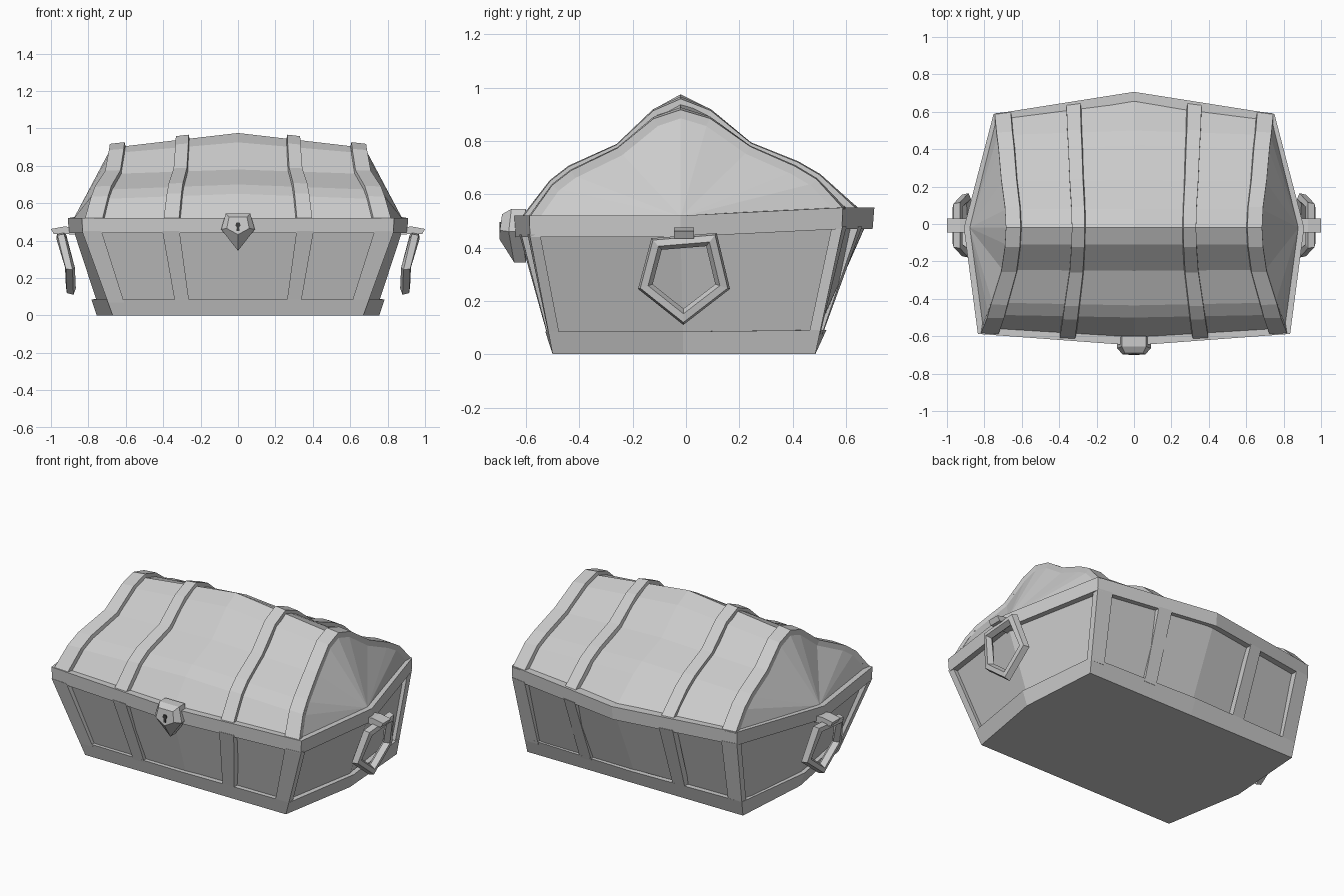
import bpy, bmesh
from mathutils import Vector

if "Cube" in bpy.data.objects:
    bpy.data.objects.remove(bpy.data.objects["Cube"])

BOTTOM = [(0, -.5), (.67, -.5), (.755, -.01), (.72, .485), (0, .485)]
TOP = [(0, -.645), (.83, -.585), (.905, -.02), (.75, .585), (0, .70)]
LIFT = [0, 0, 0, .03, .03]          # the rim rises toward the back
RIM_LOW, RIM_HIGH = .44, .52
STRAPS = [(.375, .485), (.875, 1.0)]


def make(name, verts, faces):
    bm = bmesh.new()
    vs = [bm.verts.new(v) for v in verts]
    for f in faces:
        bm.faces.new([vs[i] for i in f])
    bmesh.ops.recalc_face_normals(bm, faces=bm.faces)
    me = bpy.data.meshes.new(name)
    bm.to_mesh(me)
    bm.free()
    ob = bpy.data.objects.new(name, me)
    bpy.context.collection.objects.link(ob)
    return ob


def skin(name, loops, closed=True, caps=(), wrap=False):
    """Bridge equal loops; caps lists loop indices to fill."""
    n = len(loops[0])
    verts = [v for l in loops for v in l]
    faces = []
    pairs = [(k, k + 1) for k in range(len(loops) - 1)]
    if wrap:
        pairs.append((len(loops) - 1, 0))
    for a, b in pairs:
        for i in range(n if closed else n - 1):
            j = (i + 1) % n
            faces.append((a * n + i, a * n + j, b * n + j, b * n + i))
    for c in caps:
        faces.append([c * n + i for i in range(n)])
    return make(name, verts, faces)


def sgn(v):
    return (v > 1e-4) - (v < -1e-4)


def hull_point(i, z, inset=0):
    """Point i of the flared half plan at height z."""
    f = min(z / RIM_LOW, 1.03)
    (bx, by), (tx, ty) = BOTTOM[i], TOP[i]
    x, y = bx + (tx - bx) * f, by + (ty - by) * f
    if i != 2:
        y -= sgn(y) * inset
    return Vector((x - sgn(x) * inset, y, z + LIFT[i] * min(f, 1)))


def ring(z, inset=0):
    half = [hull_point(i, z, inset) for i in range(5)]
    return half + [Vector((-p.x, p.y, p.z)) for p in half[3:0:-1]]


# Body panels, base band and rim
skin("body_panels", [ring(.03, .025), ring(.47, .025)])
skin("base_band", [ring(.085, .03), ring(.085), ring(0)], caps=(2,))
skin("rim", [ring(RIM_LOW, .04), ring(RIM_LOW), ring(RIM_HIGH), ring(RIM_HIGH, .05)], wrap=True)

# Upright posts on the front and back
for side, mid, corner in (("front", 0, 1), ("back", 4, 3)):
    for s in (-1, 1):
        for k, (t0, t1) in enumerate(STRAPS):
            loops = []
            for z in (.07, .45):
                pts = []
                for t, d in ((t0, 0), (t1, 0), (t1, .04), (t0, .04)):
                    p = hull_point(mid, z).lerp(hull_point(corner, z), t)
                    pts.append((s * p.x, p.y - sgn(p.y) * d, p.z))
                loops.append(pts)
            skin(f"{side}_post", loops, caps=(0, 1))

# Lid: profile at the centre and at the ends
CENTRE = [(-.62, .50), (-.5, .65), (-.435, .70), (-.25, .78), (-.11, .925), (-.02, .975),
          (.08, .925), (.235, .785), (.42, .715), (.5, .67), (.67, .53)]
END = [(-.57, .50), (-.485, .62), (-.42, .67), (-.245, .755), (-.11, .865), (-.02, .895),
       (.08, .865), (.23, .76), (.40, .685), (.475, .64), (.575, .53)]
END_X = [.82, .785, .765, .71, .69, .685, .69, .71, .725, .735, .745]


def lid_line(t, lift=0):
    a = abs(t)
    pts = [Vector((END_X[i] * t, CENTRE[i][0] * (1 - a) + END[i][0] * a,
                   CENTRE[i][1] * (1 - a) + END[i][1] * a)) for i in range(11)]
    out = []
    for i, p in enumerate(pts):
        d = pts[min(i + 1, 10)] - pts[max(i - 1, 0)]
        out.append(p + Vector((0, -d.z, d.y)).normalized() * lift)
    return out


skin("lid", [lid_line(t) for t in (-1, 0, 1)], closed=False)
for s in (-1, 1):
    make("lid_end", lid_line(s * .99) + [Vector((s * .88, -.02, .515))],
         [(i, i + 1, 11) for i in range(10)])
    for t0, t1 in STRAPS:
        skin("lid_strap", [lid_line(s * t0, -.01), lid_line(s * (t0 + .01), .022),
                           lid_line(s * t1, .022), lid_line(s * t1, -.01)], closed=False)

# Side handles: five-sided rings hanging from a bracket
PENTA = [(-.13, .435), (.115, .455), (.165, .245), (-.01, .11), (-.18, .245)]
HANG_X = [.945, .945, .90, .895, .90]
for s in (-1, 1):
    loops = []
    for scale, dx in ((1, -.015), (.95, .02), (.78, .025), (.68, -.005), (.82, -.028)):
        loops.append([(s * (hx + dx), -.008 + (y + .008) * scale, .30 + (z - .30) * scale)
                      for (y, z), hx in zip(PENTA, HANG_X)])
    skin("handle_ring", loops, wrap=True)
    section = [(.86, .43), (.92, .435), (.985, .435), (1.0, .462), (.93, .475), (.86, .47)]
    skin("handle_bracket", [[(s * x, y, z) for x, z in section] for y in (-.045, .03)],
         caps=(0, 1))

# Lock plate with keyhole
BACK = [(-.065, -.60, .545), (.065, -.60, .545), (.09, -.62, .46), (0, -.60, .345), (-.09, -.62, .46)]
EDGE = [(-.065, -.655, .545), (.065, -.655, .545), (.09, -.665, .46), (0, -.645, .345), (-.09, -.665, .46)]
FACE = [(-.048, -.69, .525), (.048, -.69, .525), (.06, -.698, .465), (0, -.70, .432), (-.06, -.698, .465)]
skin("lock_plate", [BACK, EDGE, FACE], caps=(0, 2))
KEY = [(-.008, .45), (.008, .45), (.006, .47), (.014, .482), (.008, .496), (-.008, .496),
       (-.014, .482), (-.006, .47)]
key = skin("keyhole", [[(x, y, z) for x, z in KEY] for y in (-.68, -.70)], caps=(0, 1))
dark = bpy.data.materials.new("dark_hole")
dark.diffuse_color = (.05, .05, .05, 1)
dark.use_nodes = True
dark.node_tree.nodes["Principled BSDF"].inputs["Base Color"].default_value = dark.diffuse_color
key.data.materials.append(dark)
